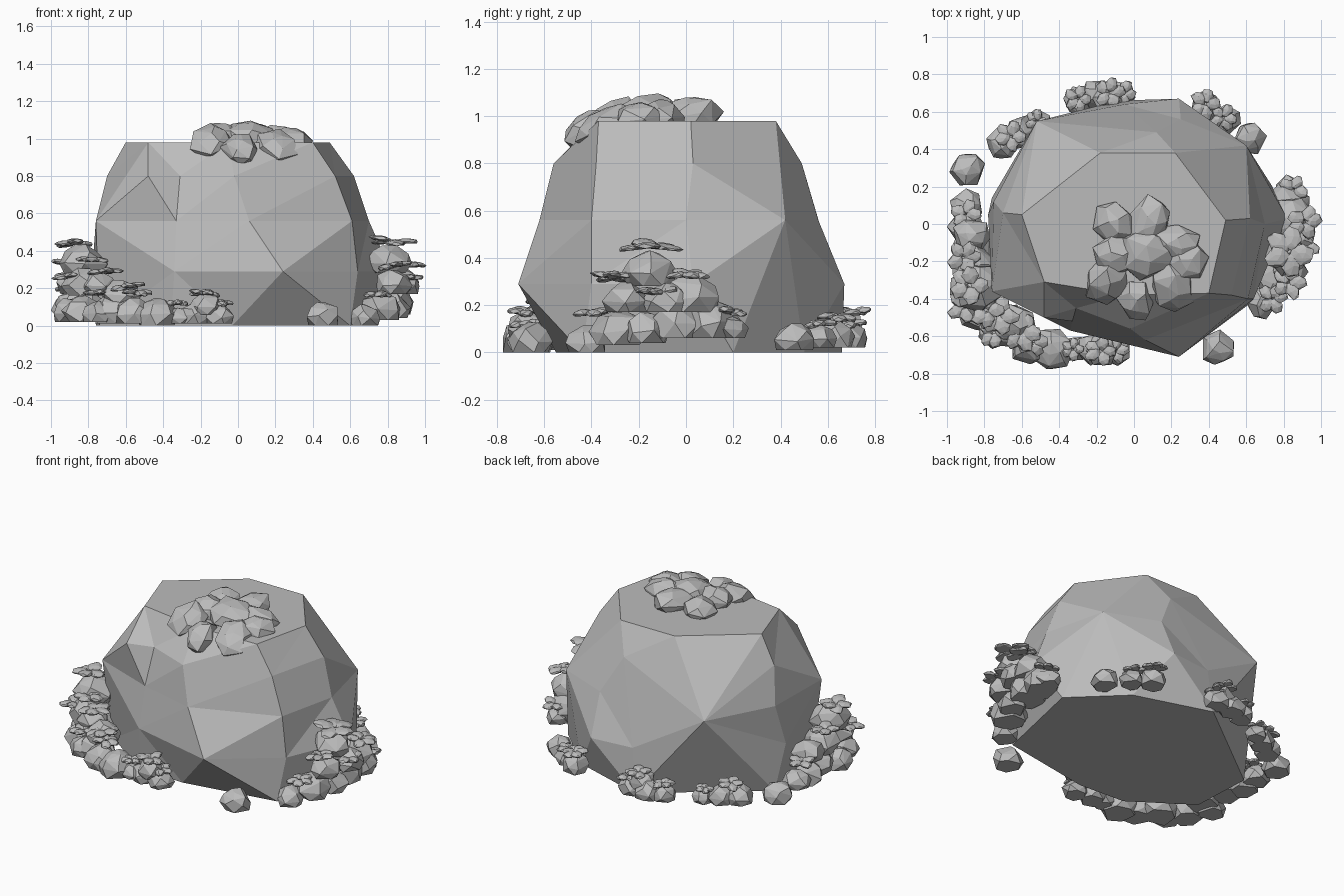
import bpy, bmesh, math, random
from mathutils import Vector, Matrix

random.seed(7)
default = bpy.data.objects.get("Cube")
if default:
    bpy.data.objects.remove(default, do_unlink=True)

GREY = (0.5, 0.5, 0.5, 1)
stone_grey = bpy.data.materials.new("stone grey")
stone_grey.diffuse_color = GREY
stone_grey.use_nodes = True
stone_grey.node_tree.nodes["Principled BSDF"].inputs["Base Color"].default_value = GREY


def finish(name, bm):
    """Turn a bmesh into a flat-shaded stone object."""
    bmesh.ops.recalc_face_normals(bm, faces=bm.faces)
    mesh = bpy.data.meshes.new(name)
    bm.to_mesh(mesh)
    bm.free()
    mesh.materials.append(stone_grey)
    obj = bpy.data.objects.new(name, mesh)
    bpy.context.collection.objects.link(obj)


def merge_flat(bm, angle):
    """Merge neighbouring facets that are nearly flat."""
    bmesh.ops.dissolve_limit(bm, angle_limit=math.radians(angle), verts=bm.verts, edges=bm.edges)


def hull(bm, points):
    """Add the convex hull of some points."""
    part = bmesh.new()
    for p in points:
        part.verts.new(p)
    bmesh.ops.convex_hull(part, input=part.verts)
    loose = [v for v in part.verts if not v.link_faces]
    bmesh.ops.delete(part, geom=loose, context='VERTS')
    merge_flat(part, 4)
    temp = bpy.data.meshes.new("temp")
    part.to_mesh(temp)
    part.free()
    bm.from_mesh(temp)
    bpy.data.meshes.remove(temp)


def star_shell(points, center):
    """Join points by their direction from the centre, so dents are kept."""
    bm = bmesh.new()
    place = {}
    for p in map(Vector, points):
        place[bm.verts.new((p - center).normalized())] = p
    bmesh.ops.convex_hull(bm, input=bm.verts)
    for v in bm.verts:
        v.co = place[v]
    merge_flat(bm, 1)
    return bm


def add_stone(bm, center, size, turn=None):
    """One chipped stone with a flat underside."""
    turn = turn or Matrix.Rotation(random.uniform(0, math.tau), 3, 'Z')
    points = []
    for ring, (lift, count) in enumerate(((-0.5, 6), (0.05, 6), (0.6, 5), (0.92, 3))):
        radius = (0.82, 1.0, 0.78, 0.32)[ring]
        for i in range(count):
            a = math.tau * (i + random.uniform(-0.2, 0.2) + ring / 2) / count
            k = radius * random.uniform(0.9, 1.1)
            high = lift if ring == 0 else lift + random.uniform(-0.1, 0.1)
            p = Vector((k * math.cos(a) * size[0], k * math.sin(a) * size[1], high * size[2]))
            points.append(Vector(center) + turn @ p)
    hull(bm, points)


def add_crown(bm, center, radius):
    """A rosette of broad thin flakes lying on top of a stone."""
    center = Vector(center)
    for i in range(5):
        a = math.tau * (i + random.uniform(-0.2, 0.2)) / 5
        turn = Matrix.Rotation(a, 3, 'Z') @ Matrix.Rotation(random.uniform(-0.2, 0.2), 3, 'Y')
        spot = center + turn @ Vector((radius * 0.55, 0, 0))
        add_stone(bm, spot, (radius * 0.55, radius * 0.45, 0.018), turn)


def pebble_bank(name, stones, crowns=()):
    """Stones are x, y, base height, radius; crowns are x, y, height, radius."""
    bm = bmesh.new()
    for x, y, base, r in stones:
        add_stone(bm, (x, y, base + r * 0.43), (r, r, r * 0.85))
    for x, y, z, r in crowns:
        add_crown(bm, (x, y, z), r)
    finish(name, bm)


# Main boulder: faceted rings from the ground up to the flat top
rings = {
    0.0: ((-.36, -.53), (-.03, -.55), (.6, -.44), (.74, .2), (.43, .5),
          (-.08, .66), (-.76, .14), (-.74, -.27)),
    0.29: ((-.34, -.57), (.24, -.71), (.64, -.4), (.82, .03), (.24, .67), (-.05, .64), (-.78, .05)),
    0.56: ((-.76, -.36), (-.33, -.52), (.06, -.62), (.61, -.4), (.7, 0),
           (.6, .42), (.25, .56), (-.52, .55), (-.75, .12)),
    0.8: ((-.48, -.5), (-.31, -.45), (-.02, -.56), (.52, -.38), (.62, .03), (.12, .49), (-.7, .06)),
    0.98: ((-.6, .05), (-.18, .38), (.22, .38), (.49, .02), (.4, -.37), (-.05, -.38), (-.48, -.31)),
}
outline = [(x, y, z) for z, ring in rings.items() for x, y in ring]
finish("boulder", star_shell(outline, Vector((-.02, 0, .45))))

# Flattened stones, packed together and spilling over the front of the top
cap = bmesh.new()
for x, y, z, long, wide, angle in (
        (-.1, 0, .99, .13, .12, 110), (.08, .01, 1.0, .15, .12, 60),
        (.06, -.16, 1.01, .17, .15, 0), (.22, -.1, .99, .15, .1, -10),
        (.28, -.2, .98, .12, .12, -30), (.2, -.34, .95, .14, .12, -60),
        (.01, -.41, .94, .12, .1, -90), (-.15, -.31, .98, .13, .12, -120),
        (-.1, -.17, 1.0, .13, .12, 180)):
    droop = Matrix.Rotation(0.5 if y < -0.3 else 0.1, 3, 'X')
    add_stone(cap, (x, y, z), (long, wide, .085),
              droop @ Matrix.Rotation(math.radians(angle), 3, 'Z'))
finish("top_stones", cap)

# Tall banks of stones on both sides
pebble_bank("left_bank", (
    (.68, -.42, 0, .09), (.76, -.28, .03, .12), (.83, -.17, .04, .1), (.81, -.04, .06, .13),
    (.82, .1, .06, .13), (.83, .18, .06, .08), (.83, -.25, .17, .1), (.84, .03, .17, .13),
    (.88, -.08, .17, .1), (.81, -.15, .28, .12)),
    ((.83, -.15, .45, .13), (.91, .01, .33, .09), (.83, -.31, .32, .09),
     (.85, .18, .17, .08), (.74, -.4, .17, .08), (.9, -.12, .25, .09)))
pebble_bank("right_bank", (
    (-.89, .29, .03, .1), (-.89, .1, .05, .09), (-.9, -.02, .04, .1), (-.86, -.14, .05, .12),
    (-.9, -.34, .02, .1), (-.83, -.47, .02, .11), (-.86, -.22, .17, .12), (-.83, -.34, .27, .13),
    (-.82, -.44, .16, .12), (-.87, -.06, .17, .1), (-.75, -.47, .17, .1), (-.8, -.3, .03, .12)),
    ((-.88, -.33, .44, .1), (-.79, -.46, .35, .09), (-.91, -.18, .33, .09),
     (-.91, -.44, .26, .09), (-.72, -.49, .29, .1), (-.9, .05, .2, .08)))

# Low stones along the front
pebble_bank("front_right_stones", (
    (-.43, -.67, 0, .12), (-.56, -.65, .01, .11), (-.67, -.55, .01, .12), (-.75, -.58, .02, .09),
    (-.63, -.53, .11, .11)),
    ((-.6, -.58, .21, .1), (-.54, -.63, .18, .08), (-.75, -.58, .17, .08)))
pebble_bank("front_middle_stones", (
    (-.32, -.67, .01, .07), (-.23, -.67, .01, .09), (-.1, -.68, .01, .08), (-.17, -.67, .06, .09)),
    ((-.18, -.68, .17, .08), (-.1, -.68, .12, .07), (-.33, -.67, .12, .06)))
pebble_bank("front_left_stone", ((.45, -.66, 0, .1),))

# Low stones along the back
pebble_bank("back_middle_stones", (
    (-.3, .66, .02, .08), (-.2, .69, .02, .09), (-.08, .69, .02, .09), (-.14, .67, .07, .09)),
    ((-.13, .7, .17, .08), (-.06, .7, .12, .07), (-.3, .67, .13, .07)))
pebble_bank("back_left_stones", (
    (.62, .46, .01, .09), (.49, .56, .02, .08), (.38, .63, .02, .09)),
    ((.38, .64, .15, .08), (.48, .57, .12, .07)))
pebble_bank("back_right_stones", (
    (-.7, .43, .02, .09), (-.61, .49, .02, .09), (-.51, .55, .02, .07)),
    ((-.66, .47, .15, .08), (-.52, .55, .11, .06)))
